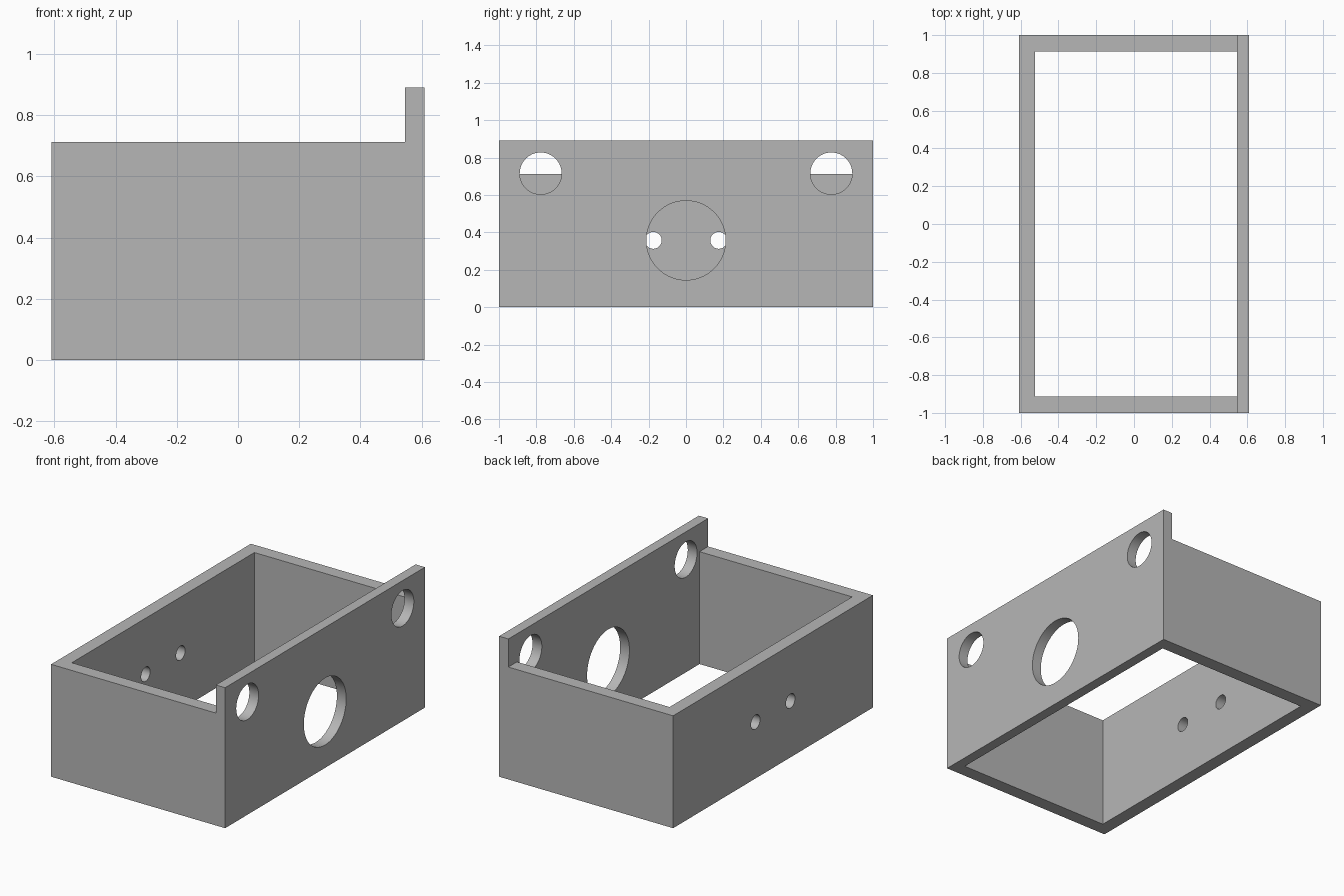
import bpy
import bmesh
from math import radians
from mathutils import Matrix, Vector

cube = bpy.data.objects.get("Cube")
if cube:
    bpy.data.objects.remove(cube, do_unlink=True)

HALF_X, HALF_Y = 0.61, 1.0
WALL_TOP, PLATE_TOP = 0.712, 0.89
INNER_LEFT, INNER_RIGHT, INNER_Y = -0.525, 0.545, 0.914
HOLE_Z = 0.357

grey = bpy.data.materials.new("plain_grey")
grey.use_nodes = True
colour = (0.47, 0.47, 0.47, 1)
grey.diffuse_color = colour
grey.node_tree.nodes["Principled BSDF"].inputs["Base Color"].default_value = colour


def make_object(name, bm):
    bmesh.ops.recalc_face_normals(bm, faces=bm.faces)
    mesh = bpy.data.meshes.new(name)
    bm.to_mesh(mesh)
    bm.free()
    mesh.materials.append(grey)
    obj = bpy.data.objects.new(name, mesh)
    bpy.context.collection.objects.link(obj)
    return obj


def box(name, low, high):
    low, high = Vector(low), Vector(high)
    bm = bmesh.new()
    bmesh.ops.create_cube(bm, size=1, matrix=Matrix.Translation((low + high) / 2)
                          @ Matrix.Diagonal((*(high - low), 1)))
    return make_object(name, bm)


def drill(name, x, y, z, radius):
    """A cylinder along x, long enough to pass through one wall."""
    bm = bmesh.new()
    bmesh.ops.create_cone(bm, cap_ends=True, segments=64, radius1=radius,
                          radius2=radius, depth=0.3,
                          matrix=Matrix.Translation((x, y, z)) @ Matrix.Rotation(radians(90), 4, "Y"))
    return make_object(name, bm)


# Housing: stepped outline extruded from front to back
outline = [(-HALF_X, 0), (HALF_X, 0), (HALF_X, PLATE_TOP),
           (INNER_RIGHT, PLATE_TOP), (INNER_RIGHT, WALL_TOP), (-HALF_X, WALL_TOP)]
bm = bmesh.new()
face = bm.faces.new([bm.verts.new((x, -HALF_Y, z)) for x, z in outline])
extruded = bmesh.ops.extrude_face_region(bm, geom=[face])["geom"]
bmesh.ops.translate(bm, vec=(0, 2 * HALF_Y, 0),
                    verts=[v for v in extruded if isinstance(v, bmesh.types.BMVert)])
housing = make_object("housing_frame", bm)

# Open cavity and the holes through the side walls
cutters = [box("cavity_cutter", (INNER_LEFT, -INNER_Y, -0.2), (INNER_RIGHT, INNER_Y, 1.2)),
           drill("large_hole_cutter", HALF_X, 0, HOLE_Z, 0.212)]
for side in (-1, 1):
    cutters.append(drill("mounting_hole_cutter", HALF_X, side * 0.777, 0.715, 0.112))
    cutters.append(drill("small_hole_cutter", -HALF_X, side * 0.175, HOLE_Z, 0.045))

bpy.ops.object.select_all(action="DESELECT")
bpy.context.view_layer.objects.active = housing
housing.select_set(True)
for cutter in cutters:
    cutter.hide_render = True
    cut = housing.modifiers.new("cut", "BOOLEAN")
    cut.operation = "DIFFERENCE"
    cut.solver = "EXACT"
    cut.object = cutter
    bpy.ops.object.modifier_apply(modifier=cut.name)
for cutter in cutters:
    bpy.data.objects.remove(cutter, do_unlink=True)

bpy.ops.object.shade_smooth_by_angle(angle=radians(30))
